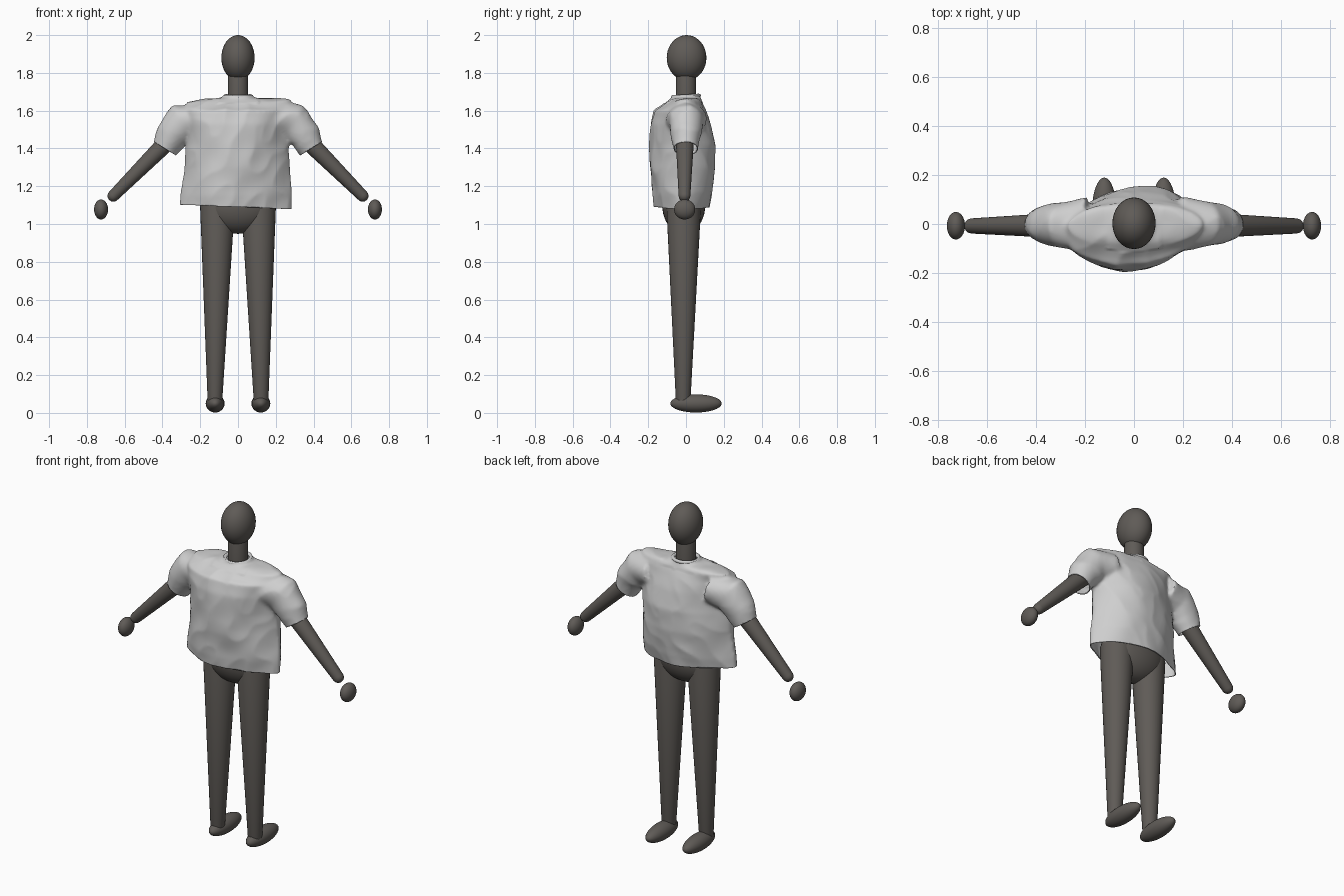
import bpy
import bmesh
import math
from mathutils import Vector, noise

if "Cube" in bpy.data.objects:
    bpy.data.objects.remove(bpy.data.objects["Cube"], do_unlink=True)


def material(name, color):
    mat = bpy.data.materials.new(name)
    mat.use_nodes = True
    mat.diffuse_color = color
    bsdf = next(n for n in mat.node_tree.nodes if n.type == "BSDF_PRINCIPLED")
    bsdf.inputs["Base Color"].default_value = color
    bsdf.inputs["Roughness"].default_value = 0.7
    return mat


body_grey = material("dark warm grey", (0.115, 0.105, 0.095, 1))
cloth = material("light grey cloth", (0.62, 0.62, 0.62, 1))
Y = Vector((0, 1, 0))


def add_object(name, bm, mat, angle=60):
    mesh = bpy.data.meshes.new(name)
    bm.to_mesh(mesh)
    bm.free()
    obj = bpy.data.objects.new(name, mesh)
    bpy.context.collection.objects.link(obj)
    mesh.materials.clear()
    mesh.materials.append(mat)
    bpy.ops.object.select_all(action="DESELECT")
    obj.select_set(True)
    bpy.context.view_layer.objects.active = obj
    bpy.ops.object.shade_smooth_by_angle(angle=math.radians(angle))
    return obj


def loft(bm, rings, sides=32):
    """Closed skin over rings given as (centre, u axis, v axis, pinch).

    Pinch 1 is an ellipse, pinch 2 a lens with sharp ends along u."""
    turn = [2 * math.pi * i / sides for i in range(sides)]
    loops = [[bm.verts.new(c + u * math.cos(a)
                           + v * math.copysign(abs(math.sin(a)) ** pinch, math.sin(a)))
              for a in turn] for c, u, v, pinch in rings]
    for a, b in zip(loops, loops[1:]):
        for i in range(sides):
            j = (i + 1) % sides
            bm.faces.new((a[i], a[j], b[j], b[i]))
    bm.faces.new(loops[0])
    bm.faces.new(loops[-1])
    bmesh.ops.recalc_face_normals(bm, faces=bm.faces)


def limb(name, p0, p1, r0, r1):
    """Tapered rod with rounded ends."""
    p0, p1 = Vector(p0), Vector(p1)
    d = (p1 - p0).normalized()
    u = Y.cross(d).normalized()
    v = d.cross(u)
    steps = [math.radians(a) for a in (5, 25, 45, 65, 90)]
    rings = [(p0 - d * r0 * math.cos(a), u * r0 * math.sin(a), v * r0 * math.sin(a), 1)
             for a in steps]
    rings += [(p1 + d * r1 * math.cos(a), u * r1 * math.sin(a), v * r1 * math.sin(a), 1)
              for a in reversed(steps)]
    bm = bmesh.new()
    loft(bm, rings)
    return add_object(name, bm, body_grey)


def ellipsoid(name, centre, radii):
    bm = bmesh.new()
    bmesh.ops.create_uvsphere(bm, u_segments=32, v_segments=20, radius=1)
    bmesh.ops.scale(bm, vec=radii, verts=bm.verts)
    bmesh.ops.translate(bm, vec=centre, verts=bm.verts)
    return add_object(name, bm, body_grey)


# Head, neck and trunk
ellipsoid("head", (0, 0.003, 1.88), (0.088, 0.105, 0.12))
limb("neck", (0, 0, 1.55), (0, 0, 1.8), 0.056, 0.052)
ellipsoid("chest", (0, -0.01, 1.36), (0.17, 0.09, 0.26))
ellipsoid("pelvis", (0, -0.012, 1.1), (0.2, 0.114, 0.152))

# Limbs on both sides
for side, s in (("left", 1), ("right", -1)):
    limb(side + "_arm", (s * 0.23, -0.005, 1.58), (s * 0.660, -0.008, 1.149), 0.056, 0.031)
    ellipsoid(side + "_hand", (s * 0.725, -0.007, 1.077), (0.037, 0.056, 0.053))
    limb(side + "_leg", (s * 0.109, -0.012, 1.10), (s * 0.122, -0.015, 0.07), 0.092, 0.039)
    ellipsoid(side + "_foot", (s * 0.121, 0.053, 0.05), (0.05, 0.136, 0.048))

# Shirt volume: height, centre x, centre y, half width, half depth, pinch
trunk = [
    (1.03, -0.012, -0.025, 0.305, 0.13, 1.8),
    (1.15, -0.01, -0.022, 0.298, 0.155, 1.7),
    (1.30, 0, -0.017, 0.28, 0.172, 1.5),
    (1.42, 0, -0.018, 0.27, 0.172, 1.3),
    (1.53, 0, -0.03, 0.27, 0.158, 1.1),
    (1.605, 0, -0.034, 0.275, 0.138, 1),
    (1.622, 0, -0.02, 0.278, 0.118, 1),
    (1.652, 0, -0.005, 0.275, 0.09, 1),
    (1.664, 0, 0, 0.17, 0.08, 1),
    (1.668, 0, 0, 0.09, 0.078, 1),
    (1.682, 0, 0, 0.074, 0.074, 1),
    (1.75, 0, 0, 0.07, 0.07, 1),
]
# Sleeve rings as x, height, half thickness, half depth
sleeve = [
    (0.19, 1.555, 0.09, 0.115),
    (0.295, 1.535, 0.103, 0.09),
    (0.352, 1.468, 0.084, 0.075),
    (0.388, 1.40, 0.068, 0.062),
    (0.43, 1.32, 0.066, 0.06),
]
bm = bmesh.new()
# The chest bulges slightly towards the right at the front
loft(bm, [(Vector((cx, cy, z)), Vector((rx, 0, 0)),
           Vector((0.035 if z < 1.64 else 0, ry, 0)), pinch)
          for z, cx, cy, rx, ry, pinch in trunk], 64)
for s in (1, -1):
    points = [Vector((s * x, -0.003, z)) for x, z, r, ry in sleeve]
    rings = []
    for i, (x, z, r, ry) in enumerate(sleeve):
        d = (points[min(i + 1, len(points) - 1)] - points[max(i - 1, 0)]).normalized()
        rings.append((points[i], Y.cross(d) * r, Y * ry, 1))
    loft(bm, rings)
solid = add_object("shirt_volume", bm, cloth)
remesh = solid.modifiers.new("merge", "REMESH")
remesh.mode = "VOXEL"
remesh.voxel_size = 0.01
graph = bpy.context.evaluated_depsgraph_get()
merged = bpy.data.meshes.new_from_object(solid.evaluated_get(graph))
bpy.data.objects.remove(solid, do_unlink=True)

bm = bmesh.new()
bm.from_mesh(merged)
for _ in range(3):
    bmesh.ops.smooth_vert(bm, verts=bm.verts, factor=0.5,
                          use_axis_x=True, use_axis_y=True, use_axis_z=True)


def trim(point, normal, keep_rule):
    """Open the cloth beyond a plane, only in the chosen region."""
    faces = [f for f in bm.faces if keep_rule(f.calc_center_median())]
    geom = set(faces)
    for f in faces:
        geom.update(f.edges)
        geom.update(f.verts)
    bmesh.ops.bisect_plane(bm, geom=list(geom), plane_co=point, plane_no=normal,
                           clear_outer=True)


# Hem, collar and cuff openings
trim((0, 0, 1.09), (-0.04, 0, -1), lambda c: c.z < 1.25)
trim((0, 0, 1.682), (0, 0, 1), lambda c: abs(c.x) < 0.12 and c.z > 1.6)
for s in (1, -1):
    trim((s * 0.388, 0, 1.40), (s * 0.53, 0, -0.85),
         lambda c: c.x * s > 0.31 and c.z > 1.25)

# Broad folds and softer creases in the cloth
bm.normal_update()
moves = []
for v in bm.verts:
    x, y, z = v.co
    broad = noise.noise(Vector((x * 6 + z * 3, y * 4, z * 4 - x * 2)))
    crease = abs(noise.noise(Vector((x * 7 - z * 4, y * 6 + 4, z * 5 + x * 3))))
    fade = 0.1 if abs(x) < 0.11 and z > 1.64 else 1
    moves.append(v.normal * fade * (0.010 * broad - 0.012 * crease + 0.003))
for v, m in zip(bm.verts, moves):
    v.co += m
shirt = add_object("shirt", bm, cloth, 70)
thick = shirt.modifiers.new("cloth_thickness", "SOLIDIFY")
thick.thickness = 0.005
thick.offset = -1

# Ribbed collar band
bm = bmesh.new()
bands = 8
loops = []
for i in range(40):
    a = 2 * math.pi * i / 40
    out = Vector((math.cos(a), math.sin(a), 0))
    mid = out * 0.069 + Vector((0, 0, 1.676 + 0.004 * math.sin(a)))
    loops.append([bm.verts.new(mid + out * 0.01 * math.cos(b) + Vector((0, 0, 0.01 * math.sin(b))))
                  for b in (2 * math.pi * k / bands for k in range(bands))])
for i, a in enumerate(loops):
    b = loops[(i + 1) % len(loops)]
    for k in range(bands):
        n = (k + 1) % bands
        bm.faces.new((a[k], b[k], b[n], a[n]))
bmesh.ops.recalc_face_normals(bm, faces=bm.faces)
add_object("collar", bm, cloth)
